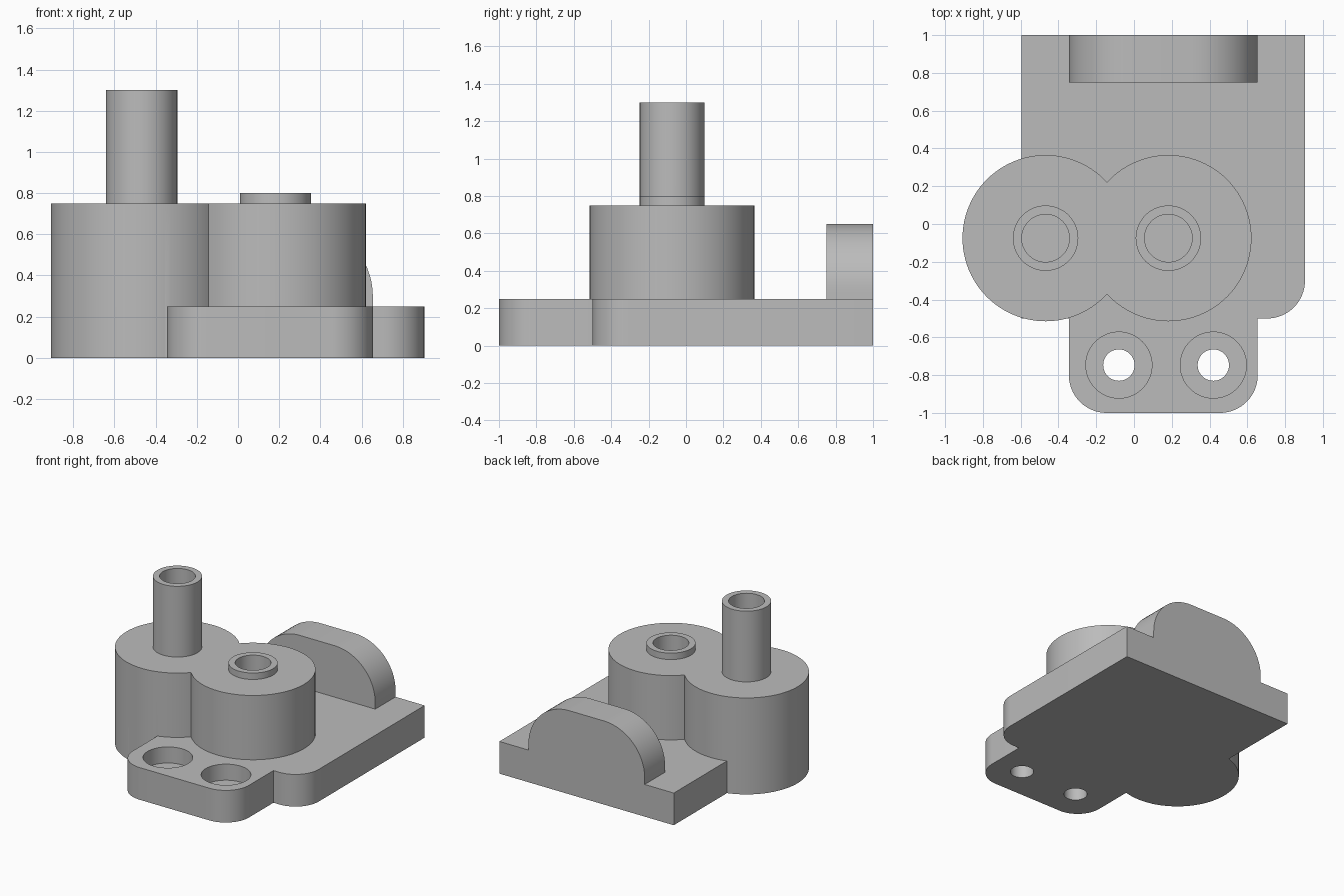
import bpy, bmesh, math
from mathutils import Vector

if "Cube" in bpy.data.objects:
    bpy.data.objects.remove(bpy.data.objects["Cube"], do_unlink=True)

grey = bpy.data.materials.new("plain grey")
grey.use_nodes = True
colour = (0.5, 0.5, 0.5, 1)
grey.diffuse_color = colour
grey.node_tree.nodes["Principled BSDF"].inputs["Base Color"].default_value = colour


def rounded(corners, steps=16):
    """Outline from (x, y, radius) corners, each filleted with a tangent arc."""
    pts = []
    for i, (x, y, r) in enumerate(corners):
        p = Vector((x, y))
        if r == 0:
            pts.append(p)
            continue
        a = (Vector(corners[i - 1][:2]) - p).normalized()
        b = (Vector(corners[(i + 1) % len(corners)][:2]) - p).normalized()
        # corners are square, so the arc runs from a to b about p + r(a + b)
        for k in range(steps + 1):
            t = math.pi / 2 * k / steps
            pts.append(p + r * (a + b) - r * (b * math.cos(t) + a * math.sin(t)))
    return pts


def circle(x, y, r, steps=96):
    return [Vector((x + r * math.cos(math.tau * k / steps),
                    y + r * math.sin(math.tau * k / steps))) for k in range(steps)]


def extrude(name, outline, low, high, upright=False):
    """Solid from an outline; upright outlines lie in x-z and extrude along y."""
    place = (lambda p, h: (p.x, h, p.y)) if upright else (lambda p, h: (p.x, p.y, h))
    bm = bmesh.new()
    face = bm.faces.new([bm.verts.new(place(p, low)) for p in outline])
    grown = bmesh.ops.extrude_face_region(bm, geom=[face])["geom"]
    shift = Vector(place(Vector((0, 0)), high - low))
    bmesh.ops.translate(bm, vec=shift,
                        verts=[v for v in grown if isinstance(v, bmesh.types.BMVert)])
    bmesh.ops.recalc_face_normals(bm, faces=bm.faces)
    mesh = bpy.data.meshes.new(name)
    bm.to_mesh(mesh)
    bm.free()
    mesh.materials.append(grey)
    obj = bpy.data.objects.new(name, mesh)
    bpy.context.collection.objects.link(obj)
    return obj


def combine(target, tool, operation):
    mod = target.modifiers.new(operation.lower(), "BOOLEAN")
    mod.operation, mod.solver, mod.object = operation, "EXACT", tool
    bpy.context.view_layer.objects.active = target
    bpy.ops.object.modifier_apply(modifier=mod.name)
    bpy.data.objects.remove(tool, do_unlink=True)


PLATE, TOP = 0.25, 0.75
LOBE_Y = -0.075

# Base plate with the narrower screw tab at the front
body = extrude("pump_mount", rounded([
    (-0.595, 1, 0), (-0.595, -0.5, 0), (-0.345, -0.5, 0), (-0.345, -1, 0.2),
    (0.655, -1, 0.2), (0.655, -0.5, 0), (0.905, -0.5, 0.2), (0.905, 1, 0)]), 0, PLATE)

# Upright back flange with rounded shoulders
flange = extrude("back_flange", rounded([
    (-0.345, 0.1, 0), (0.655, 0.1, 0), (0.655, 0.65, 0.35), (-0.345, 0.65, 0.35)]),
    0.75, 1, upright=True)
combine(body, flange, "UNION")

# Twin round chambers, each with a pipe on top: x, chamber bottom, pipe top
chambers = [(-0.468, 0, 1.3), (0.182, 0.1, 0.8)]
for x, bottom, pipe_top in chambers:
    combine(body, extrude("chamber", circle(x, LOBE_Y, 0.44), bottom, TOP), "UNION")
for x, bottom, pipe_top in chambers:
    combine(body, extrude("pipe", circle(x, LOBE_Y, 0.173, 64), 0.5, pipe_top), "UNION")
    combine(body, extrude("bore", circle(x, LOBE_Y, 0.126, 64), PLATE, pipe_top + 0.1),
            "DIFFERENCE")

# Counterbored screw holes in the tab
for x in (-0.08, 0.42):
    combine(body, extrude("screw_hole", circle(x, -0.747, 0.083, 48), -0.1, 0.4), "DIFFERENCE")
    combine(body, extrude("counterbore", circle(x, -0.747, 0.175, 64), PLATE / 2, 0.4),
            "DIFFERENCE")

# Smooth round walls, crisp edges
bpy.ops.object.select_all(action="DESELECT")
body.select_set(True)
bpy.context.view_layer.objects.active = body
bpy.ops.object.shade_smooth_by_angle(angle=math.radians(30))
